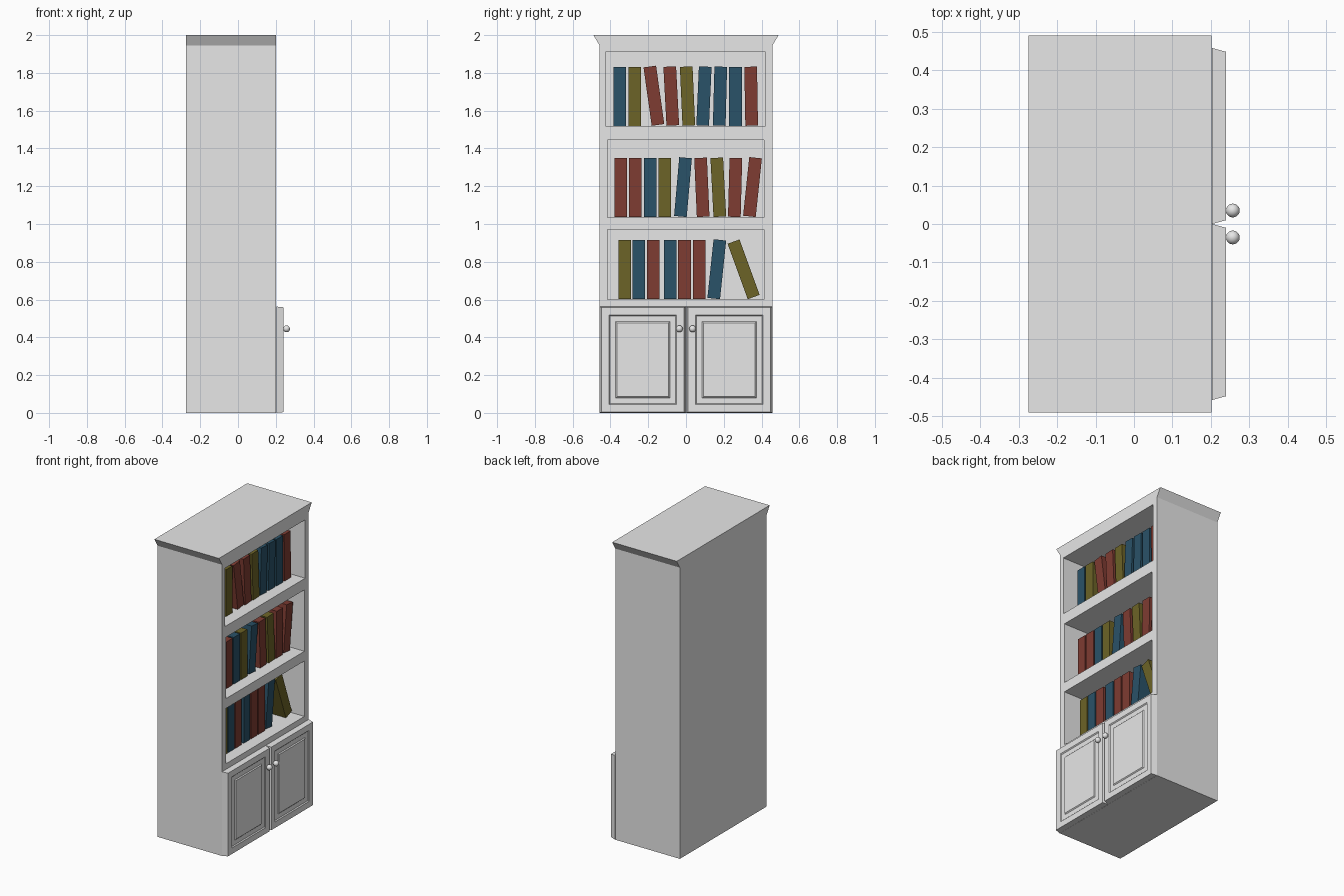
import bpy, bmesh
from math import sin, cos, radians
from mathutils import Matrix, Vector

if "Cube" in bpy.data.objects:
    bpy.data.objects.remove(bpy.data.objects["Cube"], do_unlink=True)


def material(name, rgb):
    m = bpy.data.materials.new(name)
    m.use_nodes = True
    m.diffuse_color = (*rgb, 1)
    m.node_tree.nodes["Principled BSDF"].inputs["Base Color"].default_value = (*rgb, 1)
    return m


paint = material("pale_grey_paint", (0.8, 0.8, 0.8))
covers = {
    "r": material("red_cover", (0.21, 0.045, 0.032)),
    "b": material("blue_cover", (0.023, 0.085, 0.14)),
    "o": material("olive_cover", (0.15, 0.125, 0.02)),
}


def finish(name, bm, mat):
    bmesh.ops.recalc_face_normals(bm, faces=bm.faces)
    mesh = bpy.data.meshes.new(name)
    bm.to_mesh(mesh)
    bm.free()
    mesh.materials.append(mat)
    ob = bpy.data.objects.new(name, mesh)
    bpy.context.collection.objects.link(ob)
    return ob


def box(name, x0, x1, y0, y1, z0, z1, mat):
    bm = bmesh.new()
    bmesh.ops.create_cube(bm, size=1)
    bmesh.ops.scale(bm, vec=(x1 - x0, y1 - y0, z1 - z0), verts=bm.verts)
    bmesh.ops.translate(bm, vec=((x0 + x1) / 2, (y0 + y1) / 2, (z0 + z1) / 2), verts=bm.verts)
    return finish(name, bm, mat)


# Cabinet: outline with flared crown, extruded from back to front
half = [(0.457, 0), (0.457, 1.945), (0.49, 2)]
outline = half + [(-y, z) for y, z in reversed(half)]
bm = bmesh.new()
back = bm.faces.new([bm.verts.new((-0.275, y, z)) for y, z in outline])
ext = bmesh.ops.extrude_face_region(bm, geom=[back], use_keep_orig=True)
bmesh.ops.translate(bm, vec=(0.477, 0, 0),
                    verts=[v for v in ext["geom"] if isinstance(v, bmesh.types.BMVert)])
cabinet = finish("cabinet", bm, paint)

# Shelf openings cut into the front
for y0, y1, z0, z1 in [(-0.425, 0.42, 1.52, 1.91),
                       (-0.415, 0.412, 1.035, 1.445),
                       (-0.415, 0.412, 0.6, 0.97)]:
    cutter = box("opening_cutter", -0.1, 0.3, y0, y1, z0, z1, paint)
    cutter.hide_render = True
    cut = cabinet.modifiers.new("opening", "BOOLEAN")
    cut.operation = "DIFFERENCE"
    cut.solver = "EXACT"
    cut.object = cutter
    bpy.context.view_layer.objects.active = cabinet
    bpy.ops.object.modifier_apply(modifier=cut.name)
    bpy.data.objects.remove(cutter, do_unlink=True)


# Doors: tapered slabs with a grooved panel, mirrored about the middle
def door(name, side):
    bm = bmesh.new()
    bmesh.ops.create_cube(bm, size=1)
    bmesh.ops.scale(bm, vec=(0.037, 0.458, 0.563), verts=bm.verts)
    bmesh.ops.translate(bm, vec=(0.2215, side * 0.229, 0.2815), verts=bm.verts)
    front = max(bm.faces, key=lambda f: f.calc_center_median().x)
    mid = front.calc_center_median()
    for v in front.verts:
        v.co.y += 0.01 if v.co.y < mid.y else -0.01
        v.co.z += 0.004 if v.co.z < mid.z else -0.004
    for thickness, depth in [(0.04, 0), (0.006, -0.006), (0.03, 0), (0.006, 0.006)]:
        bmesh.ops.inset_region(bm, faces=[front], thickness=thickness, depth=depth,
                               use_even_offset=True)
    finish(name, bm, paint)


# Knobs
def knob(name, side):
    bm = bmesh.new()
    bmesh.ops.create_uvsphere(bm, u_segments=20, v_segments=12, radius=0.018,
                              matrix=Matrix.Translation((0.257, side * 0.035, 0.445)))
    for f in bm.faces:
        f.smooth = True
    finish(name, bm, paint)


for label, side in [("left", 1), ("right", -1)]:
    door(label + "_door", side)
    knob(label + "_knob", side)

# Books: shelf height, then colour, position along the shelf and lean in degrees
shelves = {
    1.52: [("b", -0.35, 0), ("o", -0.272, 0), ("r", -0.17, -8), ("r", -0.078, -3),
           ("o", 0.008, -2.5), ("b", 0.095, 2.5), ("b", 0.18, 1.5), ("b", 0.262, 0),
           ("r", 0.345, -1)],
    1.037: [("r", -0.345, 0), ("r", -0.268, 0), ("b", -0.19, 0), ("o", -0.113, 0),
            ("b", -0.016, 5), ("r", 0.084, -2.5), ("o", 0.171, -3), ("r", 0.26, 1.5),
            ("r", 0.352, 6)],
    0.602: [("o", -0.325, 0), ("b", -0.25, 0), ("r", -0.174, 0), ("b", -0.084, 0),
            ("r", -0.008, 0), ("r", 0.071, 0), ("b", 0.163, 6), ("o", 0.305, -20)],
}
thick, tall = 0.067, 0.312
for floor, row in shelves.items():
    for colour, y, lean in row:
        a = radians(lean)
        book = box("book", -0.1, 0.1, -thick / 2, thick / 2, -tall / 2, tall / 2, covers[colour])
        rise = tall / 2 * cos(a) + thick / 2 * abs(sin(a))
        book.location = Vector((0.025, y, floor + rise))
        book.rotation_euler.x = -a
